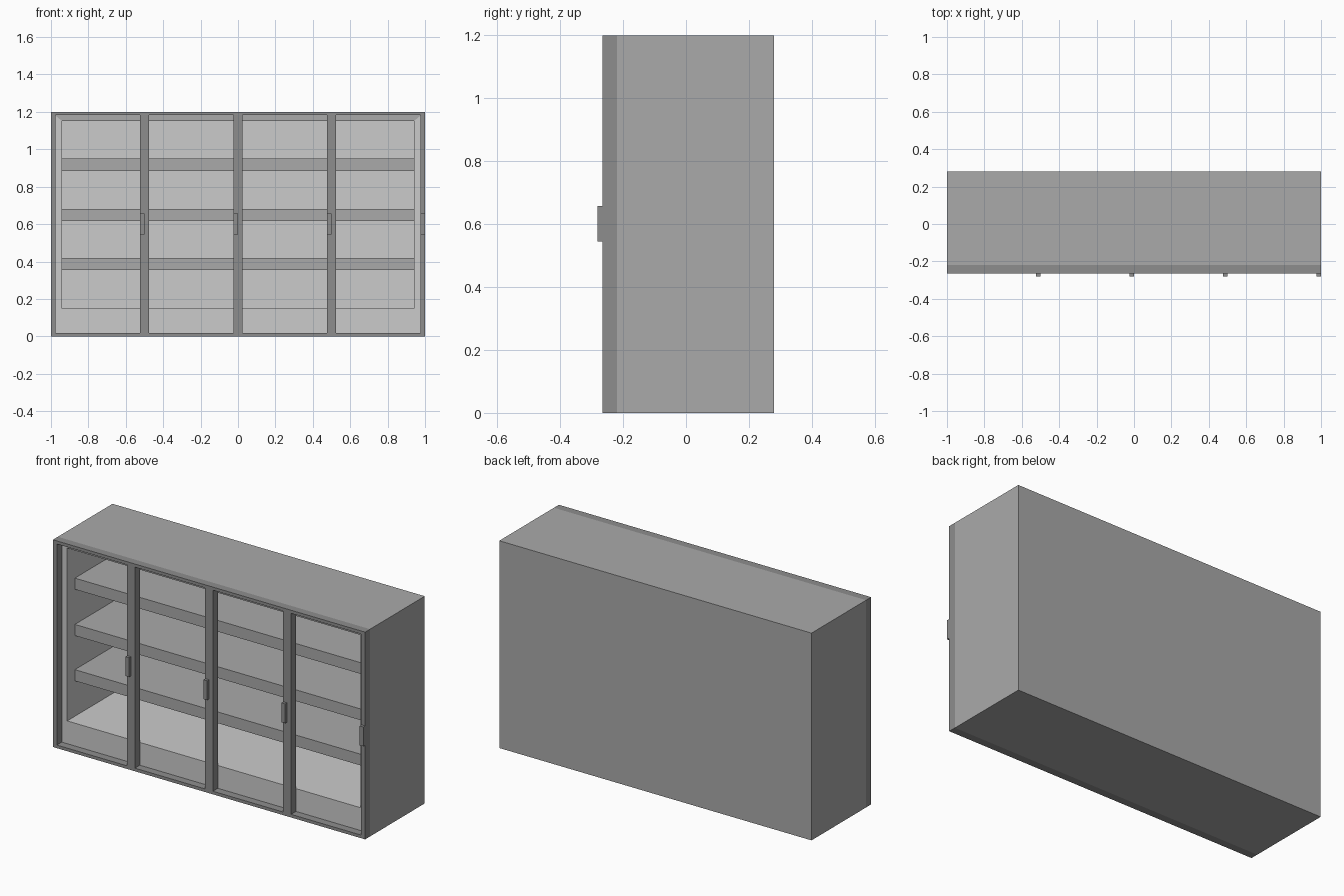
import bpy
import bmesh

if "Cube" in bpy.data.objects:
    bpy.data.objects.remove(bpy.data.objects["Cube"])


def material(name, v):
    m = bpy.data.materials.new(name)
    m.diffuse_color = (v, v, v, 1)
    m.use_nodes = True
    m.node_tree.nodes["Principled BSDF"].inputs["Base Color"].default_value = m.diffuse_color
    return m


light = material("light_grey", 0.8)
mid = material("mid_grey", 0.4)
dark = material("dark_grey", 0.27)


def finish(name, bm, mats):
    me = bpy.data.meshes.new(name)
    bmesh.ops.recalc_face_normals(bm, faces=bm.faces)
    bm.to_mesh(me)
    bm.free()
    for m in mats:
        me.materials.append(m)
    ob = bpy.data.objects.new(name, me)
    bpy.context.collection.objects.link(ob)
    return ob


def box_bm(lo, hi):
    bm = bmesh.new()
    bmesh.ops.create_cube(bm, size=1)
    for v in bm.verts:
        v.co = [lo[i] if v.co[i] < 0 else hi[i] for i in range(3)]
    return bm


def front_face(bm):
    bm.normal_update()
    return min(bm.faces, key=lambda f: f.calc_center_median().y)


def open_front(bm, x0, x1, z0, z1):
    """Inset the front face to the given rectangle; return ring and inner face."""
    f = front_face(bm)
    c = f.calc_center_median()
    ring = bmesh.ops.inset_region(bm, faces=[f], thickness=0.005)["faces"]
    for v in f.verts:
        v.co.x = x0 if v.co.x < c.x else x1
        v.co.z = z0 if v.co.z < c.z else z1
    return ring, f


# Carcass: dark outside, light hollow interior
bm = box_bm((-1, -0.22, 0), (1, 0.28, 1.2))
ring, inner = open_front(bm, -0.94, 0.94, 0.15, 1.15)
outer = set(bm.faces) - set(ring) - {inner}
ext = bmesh.ops.extrude_discrete_faces(bm, faces=[inner])["faces"][0]
for v in ext.verts:
    v.co.y = 0.24
for f in bm.faces:
    header = f.calc_center_median().z > 1.14
    f.material_index = 1 if (f in outer or header) else 0
finish("carcass", bm, [light, mid])

# Three shelves, set back from the front
for i, z in enumerate((0.355, 0.617, 0.885)):
    finish(f"shelf_{i + 1}",
           box_bm((-0.94, -0.15, z), (0.94, 0.24, z + 0.065)), [mid])

# Four framed doors, each with a handle on its right stile
for i in range(4):
    x0 = -1 + 0.5 * i
    x1 = x0 + 0.5
    bm = bmesh.new()
    loops = []
    for y in (-0.265, -0.22):
        for a, b in ((0, 0), (0.025, 0.018)):
            loops.append([bm.verts.new(p) for p in (
                (x0 + a, y, b), (x1 - a, y, b),
                (x1 - a, y, 1.2 - b), (x0 + a, y, 1.2 - b))])
    for p, q in ((0, 1), (1, 3), (3, 2), (2, 0)):
        for k in range(4):
            n = (k + 1) % 4
            bm.faces.new((loops[p][k], loops[p][n], loops[q][n], loops[q][k]))
    finish(f"door_frame_{i + 1}", bm, [dark])
    finish(f"door_handle_{i + 1}",
           box_bm((x1 - 0.024, -0.282, 0.545), (x1, -0.265, 0.657)), [dark])
